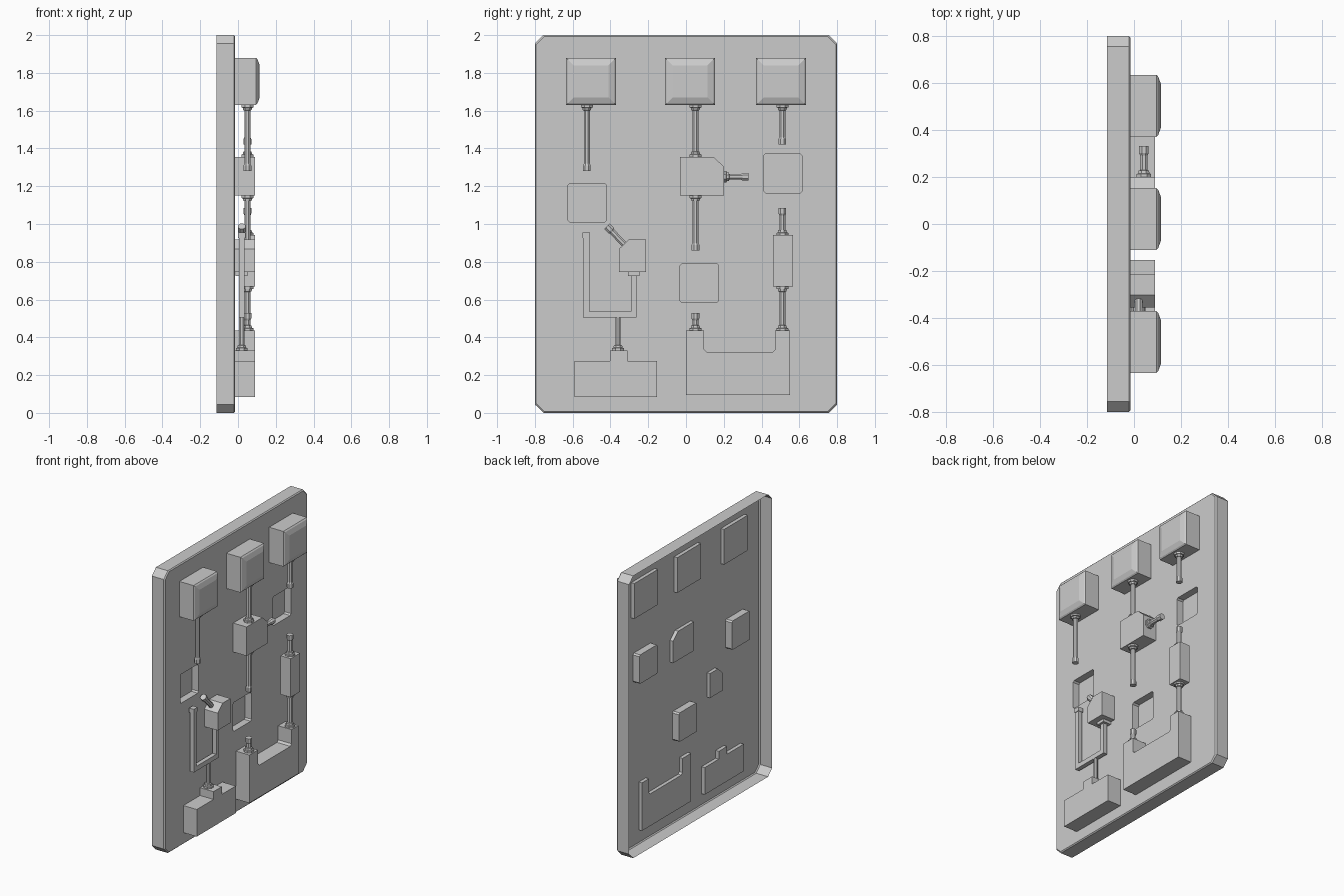
import bpy, bmesh, math
from mathutils import Vector

if "Cube" in bpy.data.objects:
    bpy.data.objects.remove(bpy.data.objects["Cube"])


def finish(bm, name):
    bmesh.ops.recalc_face_normals(bm, faces=bm.faces)
    me = bpy.data.meshes.new(name)
    bm.to_mesh(me)
    bm.free()
    ob = bpy.data.objects.new(name, me)
    bpy.context.collection.objects.link(ob)
    return ob


def rect(y0, z0, y1, z1, c=0.0):
    """Rectangle in the YZ plane, with corners cut by c."""
    if not c:
        return [(y0, z0), (y1, z0), (y1, z1), (y0, z1)]
    return [(y0 + c, z0), (y1 - c, z0), (y1, z0 + c), (y1, z1 - c),
            (y1 - c, z1), (y0 + c, z1), (y0, z1 - c), (y0, z0 + c)]


def ring(bm, pts, x):
    return [bm.verts.new((x, y, z)) for y, z in pts]


def bridge(bm, a, b):
    n = len(a)
    for i in range(n):
        bm.faces.new((a[i], a[(i + 1) % n], b[(i + 1) % n], b[i]))


def loft(name, sections):
    """Closed solid through (outline, x) sections."""
    bm = bmesh.new()
    rings = [ring(bm, p, x) for p, x in sections]
    for a, b in zip(rings, rings[1:]):
        bridge(bm, a, b)
    bm.faces.new(rings[0])
    bm.faces.new(rings[-1])
    return finish(bm, name)


def slab(name, pts, x0=-0.04, x1=0.09):
    return loft(name, [(pts, x0), (pts, x1)])


def tube(name, start, end, x=0.05, r=0.017, collar=True, flare=True, collar_end=False):
    """Eight-sided pipe in the YZ plane with optional collars and flared tip."""
    a, b = Vector((x, *start)), Vector((x, *end))
    d = (b - a).normalized()
    L = (b - a).length
    prof = []
    if collar:
        prof += [(0, .034), (.013, .034), (.015, .026), (.027, .024), (.029, r)]
    else:
        prof += [(0, r)]
    if flare:
        prof += [(L - .04, r), (L - .03, .022), (L, .022)]
    elif collar_end:
        prof += [(L - .029, r), (L - .027, .024), (L - .015, .026), (L - .013, .034), (L, .034)]
    else:
        prof += [(L, r)]
    u = Vector((1, 0, 0))
    v = d.cross(u)
    bm = bmesh.new()
    rings = []
    for t, rr in prof:
        rings.append([bm.verts.new(a + d * t + rr * (u * math.cos(k) + v * math.sin(k)))
                      for k in (math.pi / 8 + i * math.pi / 4 for i in range(8))])
    for p, q in zip(rings, rings[1:]):
        bridge(bm, p, q)
    bm.faces.new(rings[0])
    bm.faces.new(rings[-1])
    return finish(bm, name)


# Panel: open-backed tray with three recessed pockets
bm = bmesh.new()
back = ring(bm, rect(-.80, 0, .80, 2, .045), -.115)
mid = ring(bm, rect(-.80, 0, .80, 2, .045), -.022)
front = ring(bm, rect(-.793, .007, .793, 1.993, .042), -.015)
bridge(bm, back, mid)
bridge(bm, mid, front)
loops = [front]
for y, z in ((-.625, 1.01), (.41, 1.165), (-.032, .585)):
    pts = rect(y, z, y + .205, z + .205, .01)
    rim, floor = ring(bm, pts, -.015), ring(bm, pts, -.065)
    bridge(bm, rim, floor)
    bm.faces.new(floor)
    loops.append(rim)
edges = [bm.edges.get((lp[i], lp[(i + 1) % len(lp)])) for lp in loops for i in range(len(lp))]
bmesh.ops.triangle_fill(bm, edges=edges, use_beauty=True, normal=(1, 0, 0))
bmesh.ops.dissolve_limit(bm, angle_limit=.001, verts=bm.verts, edges=bm.edges)
panel = finish(bm, "panel")

# Three upper boxes with bevelled faces
for i, y in enumerate((-.502, .022, .503)):
    def sq(s, y=y):
        return rect(y - .132 + s, 1.63 + s, y + .132 - s, 1.88 - s)
    loft(f"upper_box_{i + 1}", [(sq(0), -.04), (sq(0), .095), (sq(.008), .103), (sq(.04), .115)])

# Pipes below the upper boxes
tube("left_drop_pipe", (-.525, 1.63), (-.525, 1.28))
tube("middle_drop_pipe", (.05, 1.63), (.05, 1.355), flare=False, collar_end=True)
tube("right_drop_pipe", (.51, 1.63), (.51, 1.42))

# Junction box in the middle with side and bottom pipes
slab("junction_box", [(-.032, 1.15), (.2, 1.15), (.2, 1.305), (.145, 1.355), (-.032, 1.355)])
tube("junction_side_pipe", (.2, 1.25), (.332, 1.25), x=.042)
tube("junction_bottom_pipe", (.05, 1.15), (.05, .86))

# Lower right U-shaped tank and its pipes
slab("u_tank", [(0, .095), (.55, .095), (.55, .435), (.472, .435), (.472, .335),
                (.458, .322), (.11, .322), (.096, .335), (.096, .435), (0, .435)])
tube("tank_stub_pipe", (.05, .435), (.05, .53))
tube("tank_riser_pipe", (.51, .435), (.51, .67), flare=False, collar_end=True)
slab("riser_box", rect(.461, .668, .566, .942), .01, .09)
tube("riser_top_pipe", (.51, .94), (.51, 1.085))

# Lower left tank with neck and square forked pipe
slab("t_tank", [(-.59, .083), (-.153, .083), (-.153, .275), (-.31, .275), (-.31, .33),
                (-.403, .33), (-.403, .275), (-.59, .275)])
tube("fork_stem", (-.36, .33), (-.36, .52), x=.02, r=.015, flare=False)
slab("fork_pipe", [(-.545, .505), (-.262, .505), (-.262, .735), (-.292, .735),
                   (-.292, .538), (-.512, .538), (-.512, .94), (-.545, .94)], .005, .035)
slab("fork_tip", rect(-.549, .925, -.508, .955), .001, .039)
slab("fork_collar", rect(-.308, .725, -.246, .747), -.012, .05)
slab("fork_box", [(-.355, .745), (-.213, .745), (-.213, .918), (-.302, .918), (-.355, .868)])
tube("fork_box_spout", (-.328, .893), (-.418, .988), x=.02, collar=False)
